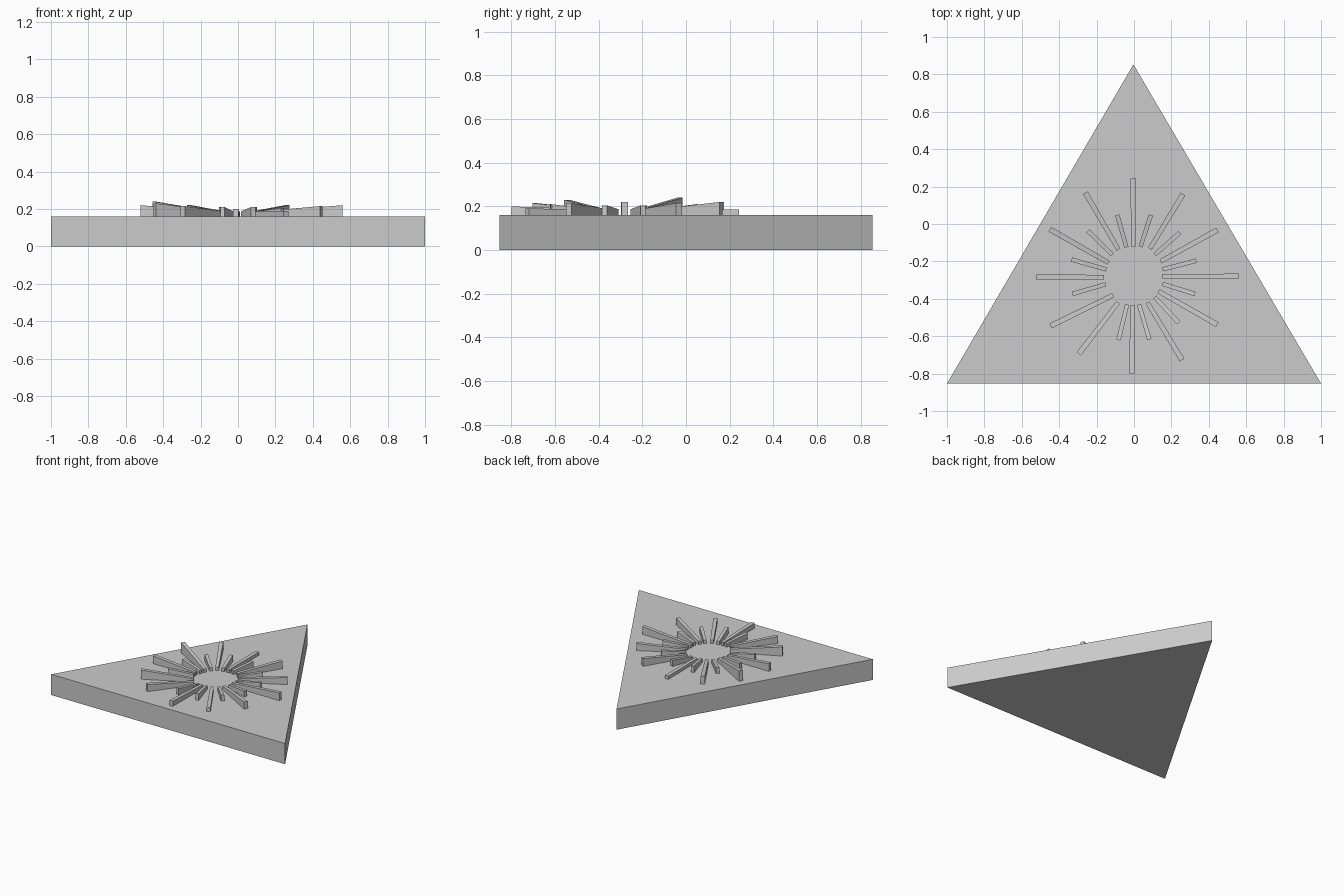
import bpy
from mathutils import Vector

TOP = 0.16      # top surface of the slab


def prism(name, base, bottom, tops):
    """Vertical prism from a plan outline, with one top height per corner."""
    n = len(base)
    verts = [(x, y, bottom) for x, y in base]
    verts += [(x, y, z) for (x, y), z in zip(base, tops)]
    faces = [tuple(reversed(range(n))), tuple(range(n, 2 * n))]
    faces += [(i, (i + 1) % n, n + (i + 1) % n, n + i) for i in range(n)]
    mesh = bpy.data.meshes.new(name)
    mesh.from_pydata(verts, [], faces)
    obj = bpy.data.objects.new(name, mesh)
    bpy.context.collection.objects.link(obj)
    return obj


def ray(name, inner, outer, height, w_in, w_out):
    """Tapered bar rising from the inner ring to its outer end."""
    a, b = Vector(inner), Vector(outer)
    d = (b - a).normalized()
    side = Vector((-d.y, d.x)) / 2
    base = [a - side * w_in, b - side * w_out, b + side * w_out, a + side * w_in]
    low = min(height, 0.187)
    prism(name, [tuple(p) for p in base], TOP - 0.001, [low, height, height, low])


# Triangular slab
prism("triangular_base", [(-1, -0.853), (1, -0.853), (-0.003, 0.853)], 0, [TOP] * 3)

# Long rays: inner point, outer point, outer height
long_rays = [
    ((0.15, -0.28), (0.56, -0.28), 0.22),
    ((0.142, -0.20), (0.446, -0.032), 0.215),
    ((0.085, -0.132), (0.262, 0.16), 0.22),
    ((-0.004, -0.12), (-0.004, 0.243), 0.185),
    ((-0.083, -0.137), (-0.26, 0.167), 0.22),
    ((-0.136, -0.207), (-0.45, -0.028), 0.24),
    ((-0.16, -0.284), (-0.52, -0.284), 0.22),
    ((-0.112, -0.38), (-0.445, -0.545), 0.23),
    ((-0.085, -0.42), (-0.295, -0.694), 0.215),
    ((-0.007, -0.432), (-0.012, -0.80), 0.20),
    ((0.072, -0.42), (0.257, -0.727), 0.19),
    ((0.132, -0.36), (0.445, -0.538), 0.215),
]
for i, (a, b, h) in enumerate(long_rays):
    ray(f"long_ray_{i + 1}", a, b, h, 0.024, 0.029)

# Short rays between them
short_rays = [
    ((0.152, -0.243), (0.332, -0.196), 0.205),
    ((0.112, -0.163), (0.245, -0.046), 0.205),
    ((0.035, -0.122), (0.09, 0.048), 0.21),
    ((-0.04, -0.125), (-0.09, 0.048), 0.21),
    ((-0.115, -0.165), (-0.246, -0.037), 0.205),
    ((-0.148, -0.243), (-0.334, -0.19), 0.205),
    ((-0.152, -0.322), (-0.33, -0.374), 0.205),
    ((-0.037, -0.43), (-0.083, -0.62), 0.21),
    ((0.027, -0.43), (0.082, -0.617), 0.21),
    ((0.11, -0.39), (0.238, -0.527), 0.205),
    ((0.152, -0.32), (0.326, -0.374), 0.205),
]
for i, (a, b, h) in enumerate(short_rays):
    ray(f"short_ray_{i + 1}", a, b, h, 0.022, 0.024)
